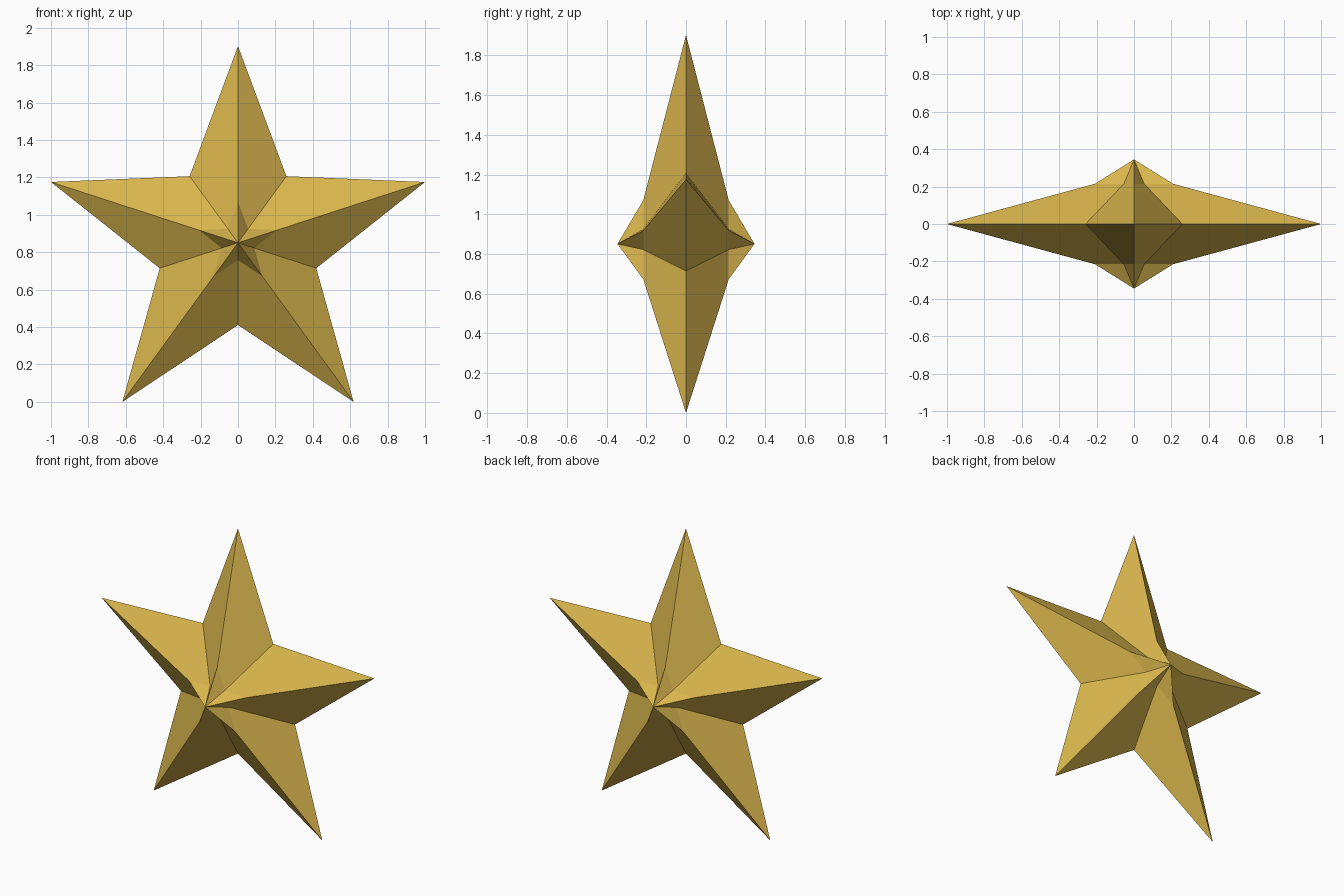
import bpy, bmesh
from math import sin, cos, pi

# Remove the default cube
cube = bpy.data.objects.get("Cube")
if cube:
    bpy.data.objects.remove(cube, do_unlink=True)

TIP = 1 / cos(pi / 10)       # tip radius giving a width of 2
NOTCH = 0.44                 # radius of the notches between arms
CENTRE_Z = TIP * cos(pi / 5)
CORE = 0.209                 # scale of the raised inner star
CORE_Y, PEAK_Y = 0.215, 0.345

# Gold material
gold = bpy.data.materials.new("gold")
gold.use_nodes = True
gold.diffuse_color = (0.70, 0.47, 0.075, 1)
gold.node_tree.nodes["Principled BSDF"].inputs["Base Color"].default_value = gold.diffuse_color


def star_ring(bm, scale, y):
    """Ten vertices alternating between tips and notches."""
    ring = []
    for i in range(10):
        r = scale * (NOTCH if i % 2 else TIP)
        a = i * pi / 5
        ring.append(bm.verts.new((r * sin(a), y, CENTRE_Z + r * cos(a))))
    return ring


# Faceted star: shared outline, inner star and peak on each side
bm = bmesh.new()
outline = star_ring(bm, 1, 0)
for side in (-1, 1):
    core = star_ring(bm, CORE, side * CORE_Y)
    peak = bm.verts.new((0, side * PEAK_Y, CENTRE_Z))
    for i in range(10):
        j = (i + 1) % 10
        bm.faces.new((outline[i], outline[j], core[j], core[i]))
        bm.faces.new((core[i], core[j], peak))
bmesh.ops.recalc_face_normals(bm, faces=bm.faces)

mesh = bpy.data.meshes.new("star")
bm.to_mesh(mesh)
bm.free()
mesh.materials.append(gold)
star = bpy.data.objects.new("star", mesh)
bpy.context.collection.objects.link(star)
